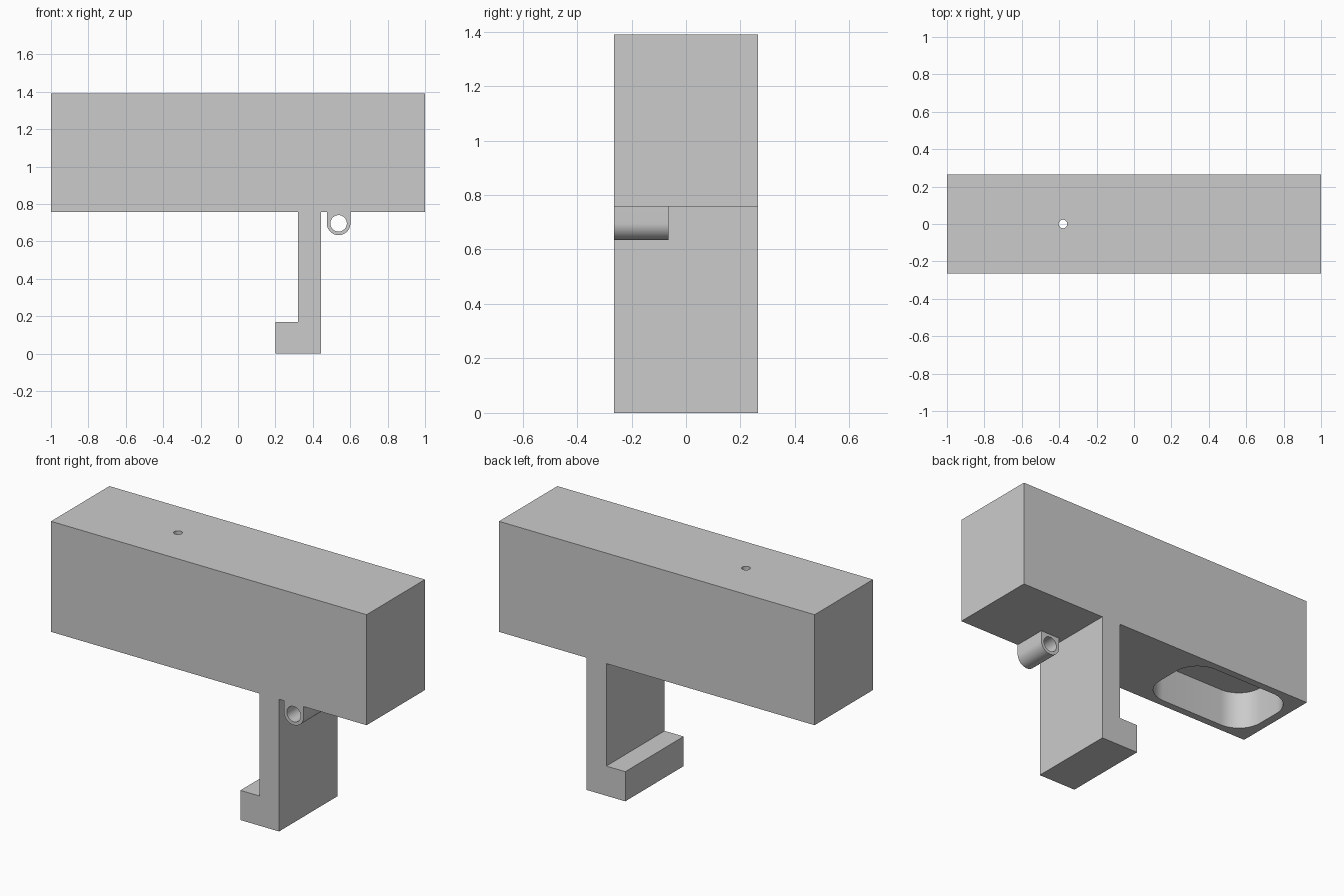
import bpy, bmesh
from math import cos, sin, pi

old = bpy.data.objects.get("Cube")
if old:
    bpy.data.objects.remove(old, do_unlink=True)

grey = bpy.data.materials.new("plain grey")
grey.use_nodes = True
colour = (0.6, 0.6, 0.6, 1)
grey.diffuse_color = colour
grey.node_tree.nodes["Principled BSDF"].inputs["Base Color"].default_value = colour


def arc(cx, cy, r, start, end, steps):
    angles = [start + (end - start) * i / steps for i in range(steps + 1)]
    return [(cx + r * cos(a), cy + r * sin(a)) for a in angles]


def prism(name, outline, low, high, axis):
    """Extrude a closed outline along y (outline in x, z) or z (outline in x, y)."""
    def place(p, d):
        return (p[0], d, p[1]) if axis == "y" else (p[0], p[1], d)
    bm = bmesh.new()
    face = bm.faces.new([bm.verts.new(place(p, low)) for p in outline])
    top = bmesh.ops.extrude_face_region(bm, geom=[face])
    moved = [v for v in top["geom"] if isinstance(v, bmesh.types.BMVert)]
    shift = (0, high - low, 0) if axis == "y" else (0, 0, high - low)
    bmesh.ops.translate(bm, verts=moved, vec=shift)
    bmesh.ops.recalc_face_normals(bm, faces=bm.faces)
    mesh = bpy.data.meshes.new(name)
    bm.to_mesh(mesh)
    bm.free()
    mesh.materials.append(grey)
    obj = bpy.data.objects.new(name, mesh)
    bpy.context.collection.objects.link(obj)
    return obj


def cut(target, cutter):
    mod = target.modifiers.new("cut", "BOOLEAN")
    mod.operation = "DIFFERENCE"
    mod.solver = "EXACT"
    mod.object = cutter
    bpy.context.view_layer.objects.active = target
    bpy.ops.object.modifier_apply(modifier=mod.name)
    bpy.data.objects.remove(cutter, do_unlink=True)


def smooth(obj):
    bpy.ops.object.select_all(action="DESELECT")
    obj.select_set(True)
    bpy.context.view_layer.objects.active = obj
    bpy.ops.object.shade_smooth_by_angle(angle=pi / 6)


DEPTH = 0.264
BASE, TOP = 0.757, 1.39

# Block with the hooked leg, as one continuous profile
body = prism("block_and_hook", [
    (-1, TOP), (-1, BASE), (0.32, BASE), (0.32, 0.17), (0.2, 0.17),
    (0.2, 0), (0.445, 0), (0.445, BASE), (1, BASE), (1, TOP)],
    -DEPTH, DEPTH, "y")

# Rounded pocket in the underside
left, right, half, r = -0.95, -0.24, 0.22, 0.15
corners = [(right - r, half - r), (left + r, half - r),
           (left + r, r - half), (right - r, r - half)]
outline = []
for i, (cx, cy) in enumerate(corners):
    outline += arc(cx, cy, r, i * pi / 2, (i + 1) * pi / 2, 12)
cut(body, prism("pocket_cutter", outline, BASE - 0.1, BASE + 0.22, "z"))

# Small hole from the top into the pocket
cut(body, prism("hole_cutter", arc(-0.38, 0, 0.023, 0, 2 * pi, 24)[:-1],
                BASE + 0.1, TOP + 0.1, "z"))
smooth(body)

# Short tube hanging beneath the block at the front
cx, cz, r = 0.538, 0.697, 0.063
outline = [(cx - r, BASE)] + arc(cx, cz, r, pi, 2 * pi, 24) + [(cx + r, BASE)]
tube = prism("tube_lug", outline, -DEPTH, -0.065, "y")
cut(tube, prism("bore_cutter", arc(cx, cz, 0.044, 0, 2 * pi, 32)[:-1],
                -DEPTH - 0.1, 0.1, "y"))
smooth(tube)
